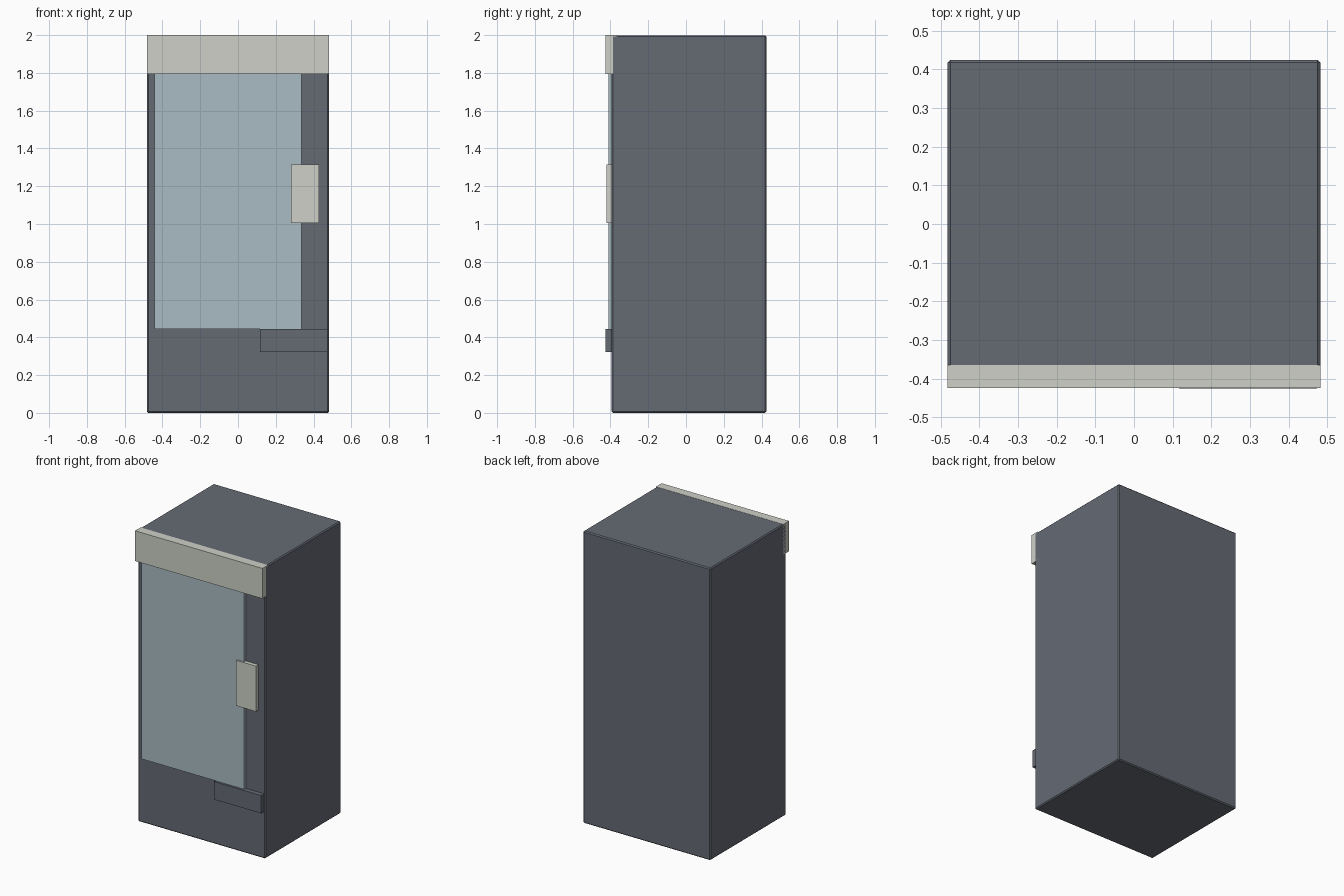
import bpy
import bmesh
from mathutils import Vector

if "Cube" in bpy.data.objects:
    bpy.data.objects.remove(bpy.data.objects["Cube"])


def material(name, color):
    m = bpy.data.materials.new(name)
    m.diffuse_color = color
    m.use_nodes = True
    m.node_tree.nodes["Principled BSDF"].inputs["Base Color"].default_value = m.diffuse_color
    return m


def box(name, x, y, z, mat, bevel=0.0):
    """Box from (min, max) ranges, with optional chamfered edges."""
    bm = bmesh.new()
    bmesh.ops.create_cube(bm, size=1)
    for v in bm.verts:
        v.co = Vector([(a + b) / 2 + c * (b - a) for c, (a, b) in zip(v.co, (x, y, z))])
    if bevel:
        bmesh.ops.bevel(bm, geom=bm.edges[:], offset=bevel, segments=1,
                        profile=0.5, affect='EDGES')
    mesh = bpy.data.meshes.new(name)
    bm.to_mesh(mesh)
    bm.free()
    obj = bpy.data.objects.new(name, mesh)
    bpy.context.collection.objects.link(obj)
    mesh.materials.append(mat)
    return obj


dark = material("dark_metal", (0.13, 0.145, 0.175, 1))
pale = material("pale_panel", (0.61, 0.63, 0.57, 1))
glass = material("window_blue", (0.40, 0.50, 0.55, 1))

# Cabinet shell with slim chamfers
box("cabinet", (-0.482, 0.482), (-0.394, 0.425), (0, 1.999), dark, 0.007)

# Header sign panel, overlapping the cabinet's top front edge
box("header_panel", (-0.482, 0.482), (-0.425, -0.365), (1.793, 2.0), pale)

# Display window
box("display_window", (-0.443, 0.335), (-0.411, -0.385), (0.444, 1.795), glass)

# Payment panel
box("payment_panel", (0.281, 0.43), (-0.421, -0.385), (1.005, 1.316), pale)

# Pickup tray
box("pickup_tray", (0.116, 0.473), (-0.426, -0.385), (0.322, 0.444), dark)
